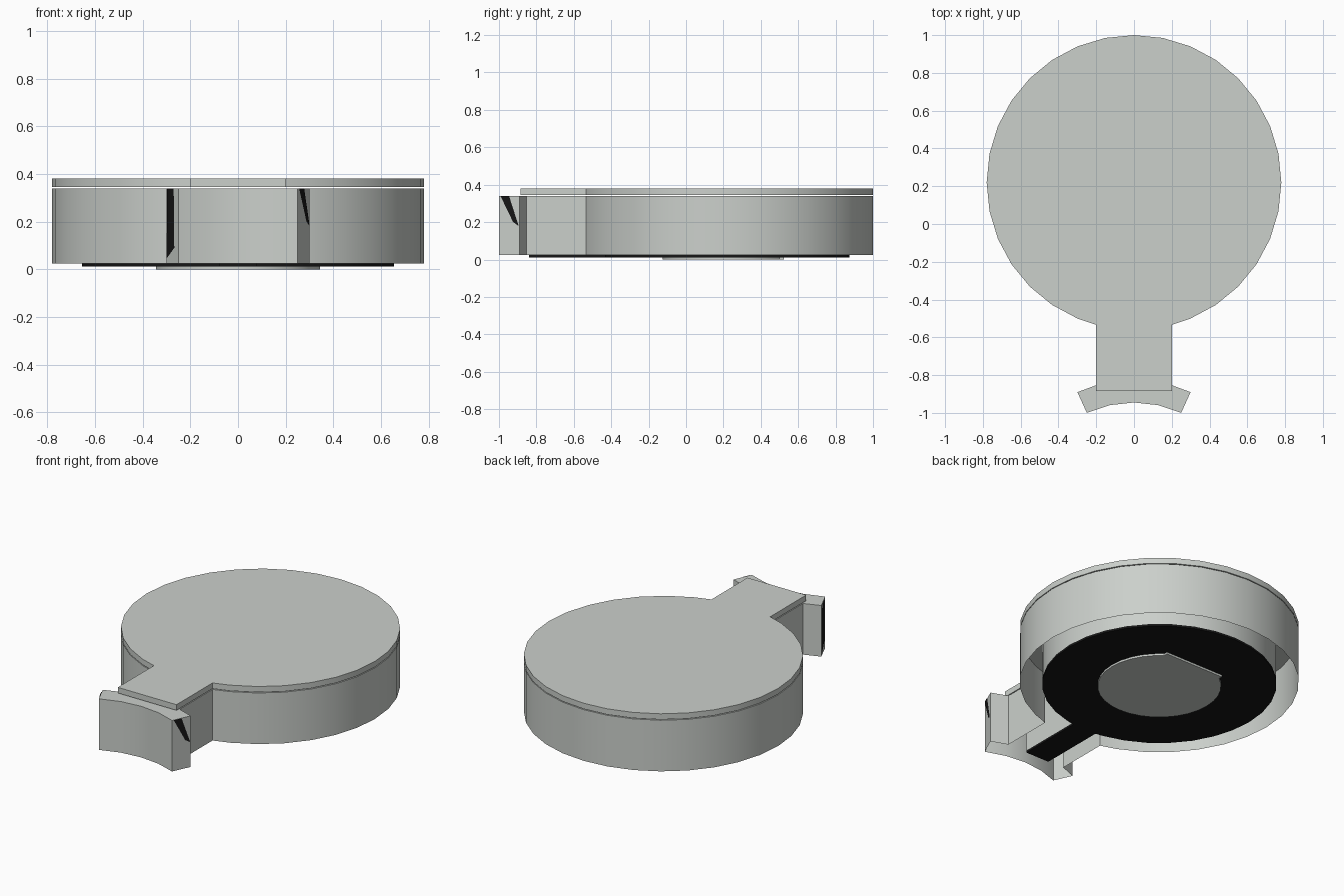
import bpy, bmesh, math

if "Cube" in bpy.data.objects:
    bpy.data.objects.remove(bpy.data.objects["Cube"])

CY = 0.22  # centre of the round part


def material(name, rgb):
    m = bpy.data.materials.new(name)
    m.diffuse_color = (*rgb, 1)
    m.use_nodes = True
    m.node_tree.nodes["Principled BSDF"].inputs["Base Color"].default_value = m.diffuse_color
    return m


GREY = material("pale_grey", (0.60, 0.63, 0.60))
BLACK = material("black", (0.008, 0.008, 0.008))


def finish(name, bm, mat):
    me = bpy.data.meshes.new(name)
    bm.to_mesh(me)
    bm.free()
    me.materials.append(mat)
    ob = bpy.data.objects.new(name, me)
    bpy.context.collection.objects.link(ob)
    bpy.ops.object.select_all(action='DESELECT')
    ob.select_set(True)
    bpy.context.view_layer.objects.active = ob
    bpy.ops.object.shade_smooth_by_angle(angle=math.radians(20))
    return ob


def arc_with_neck(r, w):
    """Counter-clockwise 32-sided circle, open at -y between the neck sides."""
    pts = []
    for k in range(33):
        a = -math.pi / 2 + k * math.tau / 32
        x, y = r * math.cos(a), r * math.sin(a)
        if abs(x) > w + 0.01 or y > 0:
            pts.append((x, CY + y))
    joint = CY - math.sqrt(r * r - w * w)
    return [(w, joint)] + pts + [(-w, joint)]


def paddle(r, w, end):
    return arc_with_neck(r, w) + [(-w, end), (w, end)]


def prism(name, pts, z0, z1, mat, top=True, bottom=True):
    bm = bmesh.new()
    lo = [bm.verts.new((x, y, z0)) for x, y in pts]
    hi = [bm.verts.new((x, y, z1)) for x, y in pts]
    n = len(pts)
    for i in range(n):
        j = (i + 1) % n
        bm.faces.new((lo[i], lo[j], hi[j], hi[i]))
    if top:
        bm.faces.new(hi)
    if bottom:
        bm.faces.new(lo[::-1])
    return finish(name, bm, mat)


# lid
prism("lid", paddle(0.78, 0.2, -0.885), 0.345, 0.38, GREY)

# outer shell: round body, neck and curved foot, open underneath
FC = -1.545  # centre of the foot's arcs
HALF = math.radians(24.6)


def foot_arc(r, a):
    return (r * math.sin(a), FC + r * math.cos(a))


steps = [-HALF + HALF * i / 2 for i in range(5)]
neck_y = FC + math.sqrt(0.72 ** 2 - 0.2 ** 2)
shell = arc_with_neck(0.78, 0.2) + [(-0.2, neck_y), foot_arc(0.72, -HALF)]
shell += [foot_arc(0.6, a) for a in steps]
shell += [foot_arc(0.72, HALF), (0.2, neck_y)]
prism("outer_shell", shell, 0.025, 0.34, GREY, bottom=False)

# inner core wall and the black pad under it
core = paddle(0.655, 0.08, -0.84)
prism("inner_core", core, 0.025, 0.338, GREY, top=False, bottom=False)
prism("black_pad", core, 0.012, 0.025, BLACK)

# small base disc, cut straight on its back side
disc = [(x, 2 * CY - y) for x, y in paddle(0.345, 0.2, -0.085)][::-1]
prism("base_disc", disc, 0.0, 0.012, GREY)

# black marks on the two foot ends, as (fraction from front to back, height)
MARKS = {"left_end_mark": (-1, [(0.9, 0.34), (0.35, 0.34), (0.3, 0.09), (0.95, 0.045)]),
         "right_end_mark": (1, [(0.08, 0.34), (0.5, 0.34), (0.97, 0.18), (0.7, 0.2)])}
for name, (side, outline) in MARKS.items():
    bm = bmesh.new()
    off = 0.003
    verts = []
    for t, z in outline:
        x, y = foot_arc(0.6 + 0.12 * t, HALF)
        verts.append(bm.verts.new((side * (x + off * math.cos(HALF)),
                                   y - off * math.sin(HALF), z)))
    f = bm.faces.new(verts)
    f.normal_update()
    if f.normal.x * side < 0:
        f.normal_flip()
    finish(name, bm, BLACK)
